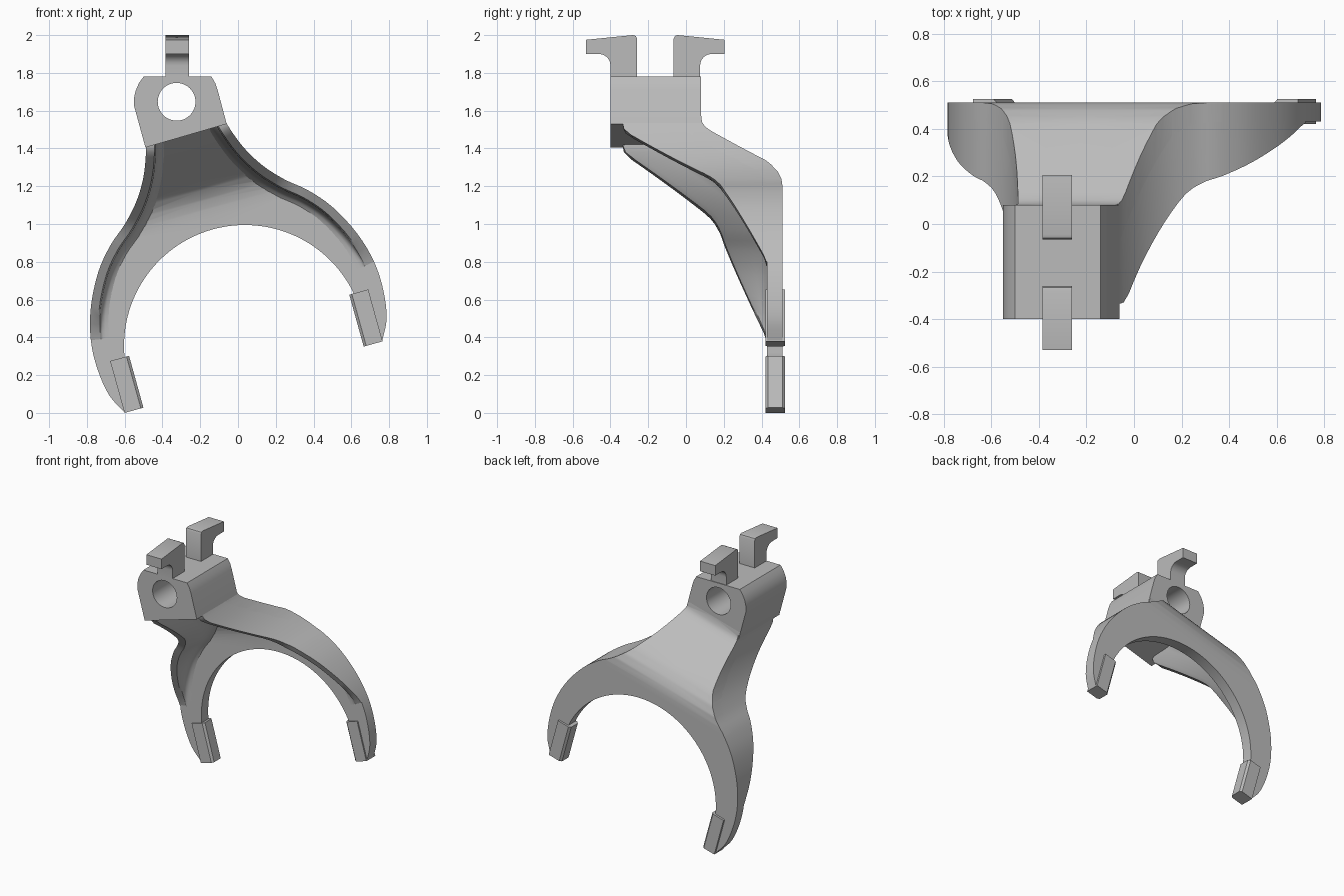
import bpy, bmesh, math
from mathutils import Vector

if "Cube" in bpy.data.objects:
    bpy.data.objects.remove(bpy.data.objects["Cube"])

TILT = math.radians(15.5)   # the fork leans sideways about the y axis
AXIS = 0.13                 # offset of the fork's own symmetry line

steel = bpy.data.materials.new("plain_grey_steel")
steel.use_nodes = True
grey = (0.5, 0.5, 0.5, 1)
steel.diffuse_color = grey
steel.node_tree.nodes["Principled BSDF"].inputs["Base Color"].default_value = grey


def finish(name, bm, fork_part=False):
    """Turn a bmesh into a shaded object; fork parts are mirrored and tilted."""
    bmesh.ops.recalc_face_normals(bm, faces=bm.faces[:])
    mesh = bpy.data.meshes.new(name)
    bm.to_mesh(mesh)
    bm.free()
    mesh.materials.append(steel)
    ob = bpy.data.objects.new(name, mesh)
    bpy.context.collection.objects.link(ob)
    bpy.ops.object.select_all(action='DESELECT')
    ob.select_set(True)
    bpy.context.view_layer.objects.active = ob
    bpy.ops.object.shade_smooth_by_angle(angle=math.radians(32))
    if fork_part:
        ob.modifiers.new("mirror", 'MIRROR')
        ob.rotation_euler.y = -TILT
        ob.location = (AXIS * math.cos(TILT), 0, AXIS * math.sin(TILT))
    return ob


def interp(table, v):
    """Piecewise linear y for a height v."""
    if v <= table[0][0]:
        return table[0][1]
    for (v0, y0), (v1, y1) in zip(table, table[1:]):
        if v <= v1:
            return y0 + (y1 - y0) * (v - v0) / (v1 - v0)
    return table[-1][1]


def spline(pts, steps=4):
    """Catmull-Rom curve through 2D points."""
    p = [Vector(q) for q in pts]
    p = [2 * p[0] - p[1]] + p + [2 * p[-1] - p[-2]]
    out = []
    for a, b, c, d in zip(p, p[1:], p[2:], p[3:]):
        for i in range(steps):
            t = i / steps
            out.append(0.5 * (2 * b + (c - a) * t + (2 * a - 5 * b + 4 * c - d) * t**2
                              + (3 * b - a - 3 * c + d) * t**3))
    return out + [p[-2]]


def prism(bm, loops, axis, lo, hi):
    """Extrude closed 2D loops (first outer, rest holes) along x or y."""
    edges = []
    for loop in loops:
        vs = [bm.verts.new((lo, a, b) if axis == 'x' else (a, lo, b)) for a, b in loop]
        edges += [bm.edges.new((vs[i - 1], vs[i])) for i in range(len(vs))]
    bmesh.ops.triangle_fill(bm, edges=edges, use_beauty=True)
    ext = bmesh.ops.extrude_face_region(bm, geom=bm.faces[:])
    move = Vector((hi - lo, 0, 0)) if axis == 'x' else Vector((0, hi - lo, 0))
    bmesh.ops.translate(bm, vec=move,
                        verts=[g for g in ext["geom"] if isinstance(g, bmesh.types.BMVert)])


# Side profiles as (height, y)
back = [(1.08, .51), (1.13, .505), (1.185, .485), (1.235, .45), (1.265, .42),
        (1.45, .13), (1.475, .1), (1.5, .085), (1.54, .08)]
web = [(1.04, .43), (1.09, .425), (1.14, .41), (1.198, .37), (1.383, .087), (1.54, -.14)]
rim = [(.59, .425), (1.04, .2), (1.08, .183), (1.12, .155), (1.155, .12),
       (1.43, -.3), (1.455, -.328), (1.49, -.335)]

# Outer outline of one half of the fork, from hub to tip
outer = spline([(.221, 1.54), (.222, 1.49), (.272, 1.351), (.345, 1.228), (.44, 1.123),
                (.542, 1.037), (.643, .917), (.731, .748), (.778, .579), (.785, .421),
                (.762, .272), (.707, .162)])

# Fork plate: half outline, sliced at the profile knots, then given its two depths
CZ, R = .332, .64
arc = [(R * math.sin(t), CZ + R * math.cos(t))
       for t in (math.radians(80 * i / 32) for i in range(33))]
outline = arc + [(.642, .425), (.642, .162)] + [tuple(p) for p in reversed(outer)] + [(0, 1.54)]
bm = bmesh.new()
bm.faces.new([bm.verts.new((s, 0, v)) for s, v in outline])
for v, _ in back[:-1] + web[:-1]:
    bmesh.ops.bisect_plane(bm, geom=bm.verts[:] + bm.edges[:] + bm.faces[:],
                           plane_co=(0, 0, v), plane_no=(0, 0, 1), dist=1e-5)
ext = bmesh.ops.extrude_face_region(bm, geom=bm.faces[:])
front = {g for g in ext["geom"] if isinstance(g, bmesh.types.BMVert)}
for vert in bm.verts:
    vert.co.y = interp(web if vert in front else back, vert.co.z)
inner_wall = [f for f in bm.faces if all(abs(q.co.x) < 1e-5 for q in f.verts)]
bmesh.ops.delete(bm, geom=inner_wall, context='FACES')
finish("fork_plate", bm, True)

# Stiffening rim: filleted section swept down the outer outline
section = [(0, 0), (.045, 0), (.053, .12), (.058, .6), (.066, .82), (.08, .95), (.105, 1.03)]
bm = bmesh.new()
rings = []
for i, p in enumerate(outer):
    if p.y < .57:
        break
    t = (outer[i + 1] - outer[max(i - 1, 0)]).normalized()
    ring = []
    for d, mix in section:
        q = p + d * Vector((t.y, -t.x))
        yw = interp(web, q.y)
        yf = min(interp(rim, q.y), yw + .002)
        ring.append(bm.verts.new((q.x, yf + (yw - yf) * mix, q.y)))
    ring.append(bm.verts.new((p.x, interp(web, p.y) + .01, p.y)))
    rings.append(ring)
for a, b in zip(rings, rings[1:]):
    for j in range(len(a)):
        bm.faces.new((a[j - 1], a[j], b[j], b[j - 1]))
bm.faces.new(rings[0])
bm.faces.new(rings[-1])
finish("fork_rim", bm, True)

# Contact pads on both fork tips, chamfered on the inner side
bm = bmesh.new()
bmesh.ops.create_cube(bm, size=1)
for vert in bm.verts:
    vert.co = (.657 + vert.co.x * .104, .4725 + vert.co.y * .105, .303 + vert.co.z * .285)
edges = [e for e in bm.edges if all(q.co.x < .62 for q in e.verts)
         and abs(e.verts[0].co.z - e.verts[1].co.z) > .1]
bmesh.ops.bevel(bm, geom=edges, offset=.014, segments=1, affect='EDGES')
finish("fork_tip_pads", bm, True)

# Hub with a round bore
hub = [(-.49, 1.405), (-.06, 1.53), (-.108, 1.71), (-.12, 1.745), (-.14, 1.78), (-.5, 1.78),
       (-.525, 1.745), (-.542, 1.705), (-.551, 1.665), (-.55, 1.625)]
bore = [(-.325 + .1 * math.cos(k * math.tau / 48), 1.647 + .1 * math.sin(k * math.tau / 48))
        for k in range(48)]
bm = bmesh.new()
prism(bm, [hub, bore], 'y', -.4, .08)
finish("hub", bm)

# Two hooked lugs on top of the hub, facing away from each other
fillet = [(-.46 + .06 * math.sin(t), 1.84 + .06 * math.cos(t))
          for t in (math.radians(15 * k) for k in range(7))]
hook = [(-.4, 1.77), (-.26, 1.77), (-.26, 1.982), (-.266, 1.995), (-.28, 2.0),
        (-.53, 1.975), (-.53, 1.9)] + fillet
for name, flip in (("front_lug", False), ("back_lug", True)):
    bm = bmesh.new()
    prism(bm, [[(-.325 - y if flip else y, z) for y, z in hook]], 'x', -.385, -.26)
    finish(name, bm)
